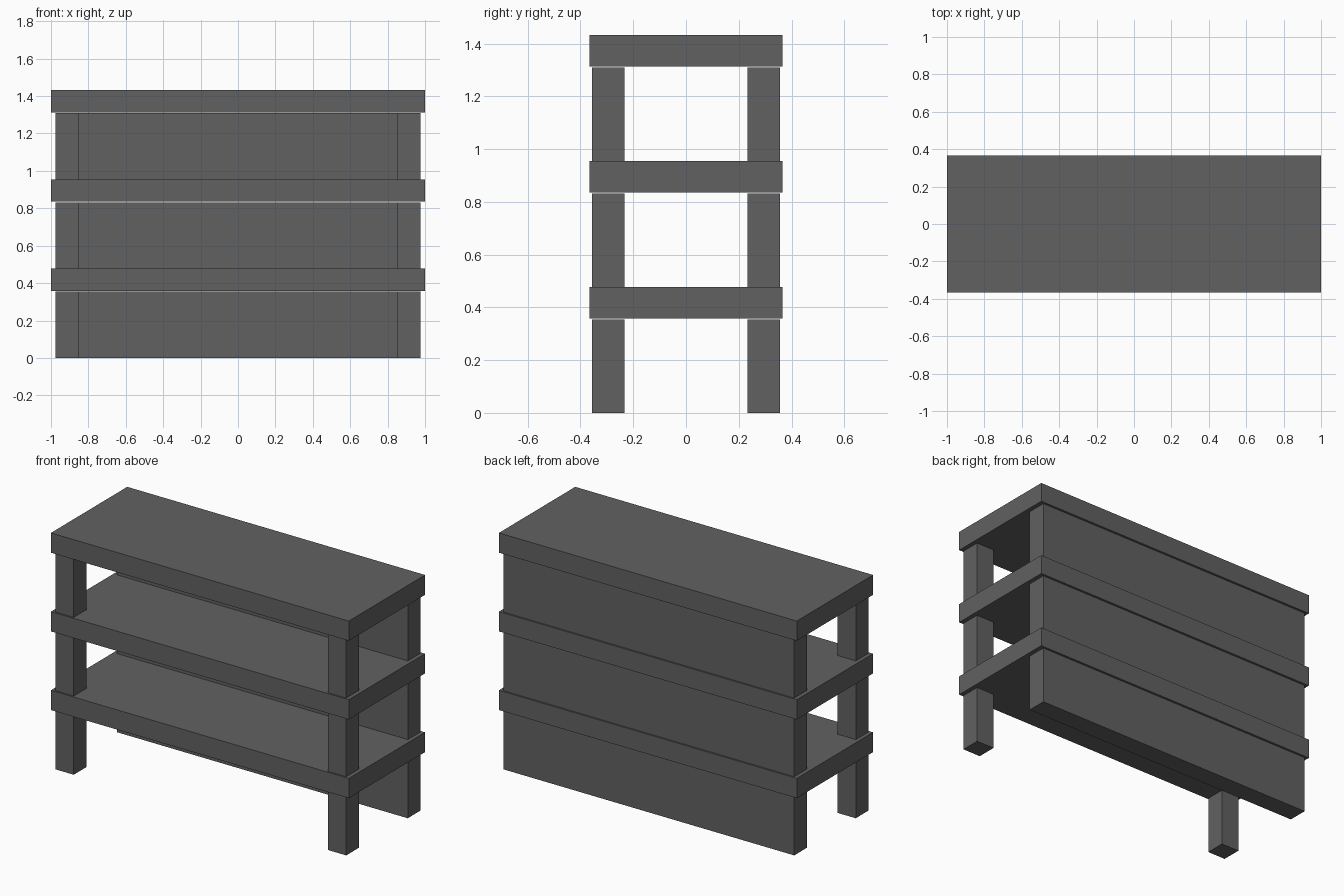
import bpy, bmesh
from mathutils import Vector

if "Cube" in bpy.data.objects:
    bpy.data.objects.remove(bpy.data.objects["Cube"])

# dark grey finish shared by all parts
finish = bpy.data.materials.new("dark_grey")
finish.diffuse_color = (0.12, 0.12, 0.12, 1)
finish.use_nodes = True
finish.node_tree.nodes["Principled BSDF"].inputs["Base Color"].default_value = finish.diffuse_color


def box(name, lo, hi):
    """Axis-aligned box between two corners."""
    lo, hi = Vector(lo), Vector(hi)
    bm = bmesh.new()
    bmesh.ops.create_cube(bm, size=1)
    bmesh.ops.scale(bm, vec=hi - lo, verts=bm.verts)
    bmesh.ops.translate(bm, vec=(lo + hi) / 2, verts=bm.verts)
    mesh = bpy.data.meshes.new(name)
    bm.to_mesh(mesh)
    bm.free()
    mesh.materials.append(finish)
    obj = bpy.data.objects.new(name, mesh)
    bpy.context.collection.objects.link(obj)
    return obj


PITCH = 0.4775     # height of one tier
THICK = 0.12       # board thickness
POST = 0.122       # post and panel thickness
GAP = 0.003        # slit under each shelf
HALF_X, HALF_Y = 0.976, 0.356

for tier in range(3):
    base = tier * PITCH
    top = base + PITCH
    post_top = top - THICK - GAP

    # shelf board
    box(f"shelf_{tier + 1}", (-1, -0.366, top - THICK), (1, 0.366, top))

    # back panel
    box(f"back_panel_{tier + 1}", (-HALF_X, HALF_Y - POST, base), (HALF_X, HALF_Y, post_top))

    # front legs, mirrored left and right
    leg = box(f"front_legs_{tier + 1}", (HALF_X - POST, -HALF_Y, base),
              (HALF_X, -HALF_Y + POST, post_top))
    leg.modifiers.new("mirror", 'MIRROR').use_axis[0] = True
